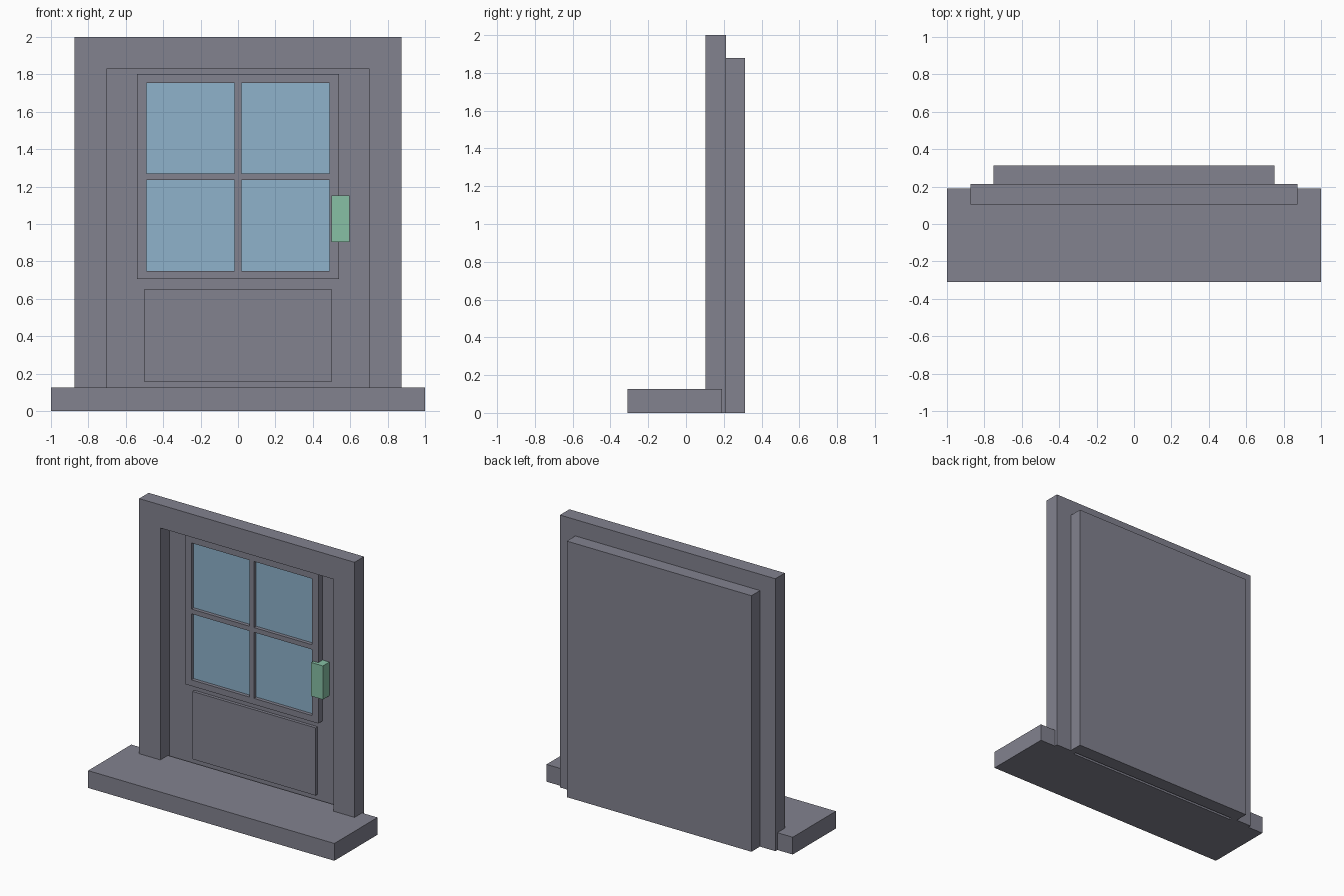
import bpy
import bmesh

default = bpy.data.objects.get("Cube")
if default:
    bpy.data.objects.remove(default, do_unlink=True)


def material(name, rgb):
    # 8-bit screen colour converted to linear
    lin = [((c / 255 + 0.055) / 1.055) ** 2.4 for c in rgb]
    mat = bpy.data.materials.new(name)
    mat.use_nodes = True
    mat.diffuse_color = (*lin, 1)
    mat.node_tree.nodes["Principled BSDF"].inputs["Base Color"].default_value = (*lin, 1)
    return mat


GREY = material("slate grey", (130, 130, 143))
GLASS = material("pale blue glass", (142, 178, 203))
GREEN = material("soft green", (135, 192, 165))


def lattice(name, xs, zs, y0, y1, mat, holes=()):
    """Slab made of cells between the x and z cuts, leaving out the holes."""
    bm = bmesh.new()
    grid = [[bm.verts.new((x, y0, z)) for z in zs] for x in xs]
    for i in range(len(xs) - 1):
        for j in range(len(zs) - 1):
            if (i, j) not in holes:
                bm.faces.new((grid[i][j], grid[i + 1][j],
                              grid[i + 1][j + 1], grid[i][j + 1]))
    bmesh.ops.delete(bm, geom=[v for v in bm.verts if not v.link_faces], context='VERTS')
    solid = bmesh.ops.extrude_face_region(bm, geom=bm.faces[:], use_keep_orig=True)
    moved = [g for g in solid["geom"] if isinstance(g, bmesh.types.BMVert)]
    bmesh.ops.translate(bm, verts=moved, vec=(0, y1 - y0, 0))
    bmesh.ops.recalc_face_normals(bm, faces=bm.faces[:])
    mesh = bpy.data.meshes.new(name)
    bm.to_mesh(mesh)
    bm.free()
    mesh.materials.append(mat)
    obj = bpy.data.objects.new(name, mesh)
    bpy.context.collection.objects.link(obj)
    return obj


def box(name, x, y, z, mat):
    return lattice(name, x, z, *y, mat)


# Doorstep, door slab and surrounding frame
box("doorstep", (-1, 1), (-0.31, 0.19), (0, 0.127), GREY)
box("door_slab", (-0.75, 0.75), (0.21, 0.312), (0, 1.88), GREY)
lattice("door_frame", (-0.875, -0.703, 0.703, 0.875), (0, 1.83, 2),
        0.103, 0.213, GREY, holes={(1, 0)})

# Raised lower panel
box("lower_panel", (-0.5, 0.5), (0.187, 0.215), (0.155, 0.652), GREY)

# Window frame with crossing bars, and one pane in each opening
xs = (-0.54, -0.49, -0.018, 0.018, 0.49, 0.54)
zs = (0.705, 0.75, 1.235, 1.27, 1.755, 1.803)
openings = [(i, j) for i in (1, 3) for j in (1, 3)]
lattice("window_frame", xs, zs, 0.16, 0.215, GREY, holes=openings)
for i, j in openings:
    side = "right" if i == 1 else "left"
    level = "lower" if j == 1 else "upper"
    box(f"{level}_{side}_pane", xs[i:i + 2], (0.186, 0.214), zs[j:j + 2], GLASS)

# Door handle
box("handle", (0.5, 0.595), (0.135, 0.215), (0.905, 1.152), GREEN)
